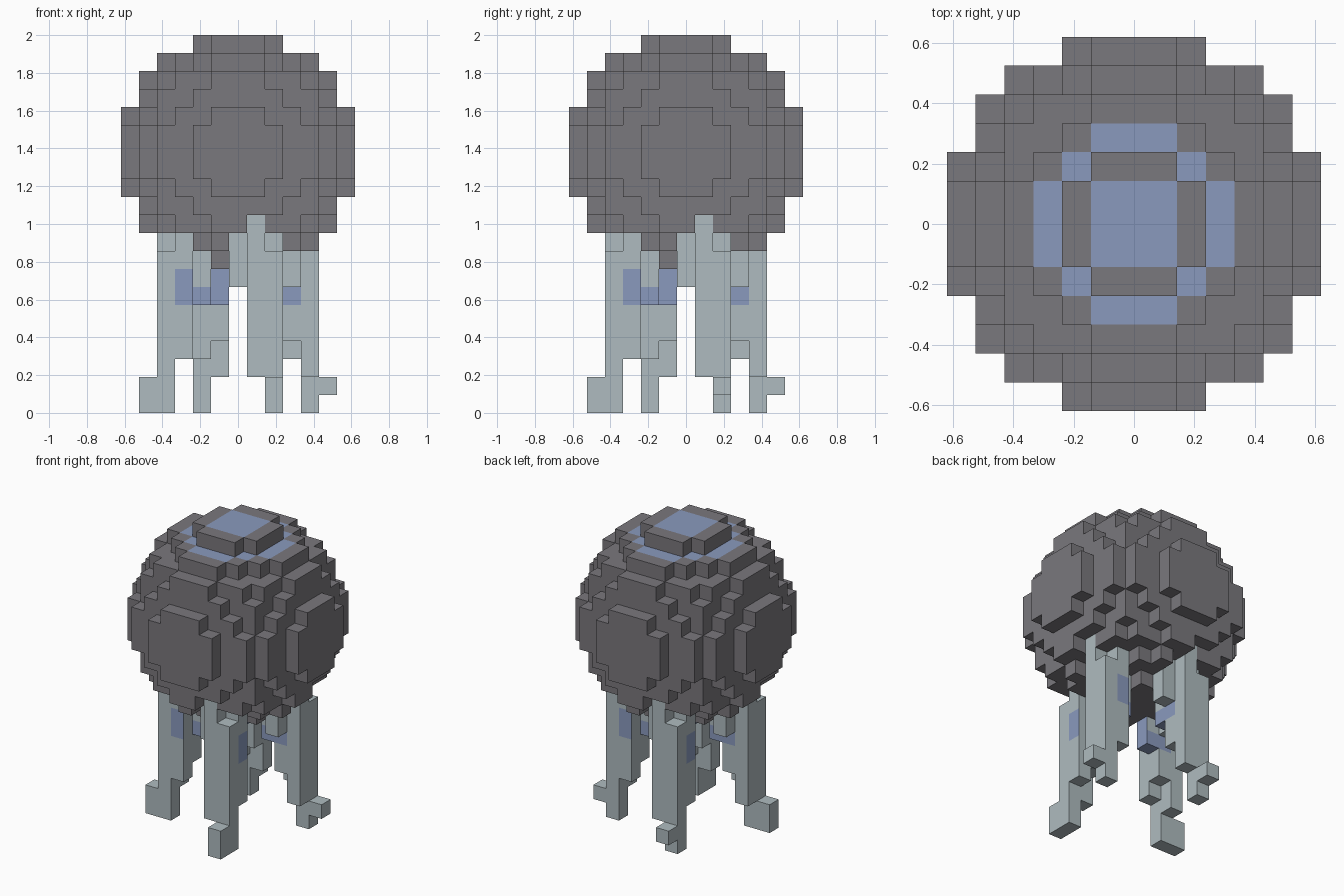
import bpy, bmesh
from mathutils import Vector

cube = bpy.data.objects.get("Cube")
if cube:
    bpy.data.objects.remove(cube)

UNIT = 2 / 21          # edge of one block
MID = 14               # layer holding the middle of the dome
RADIUS = 6.5
GREY, PALE, BLUE = range(3)


def make_material(name, rgb):
    mat = bpy.data.materials.new(name)
    mat.use_nodes = True
    mat.diffuse_color = (*rgb, 1)
    bsdf = next(n for n in mat.node_tree.nodes if n.type == 'BSDF_PRINCIPLED')
    bsdf.inputs["Base Color"].default_value = (*rgb, 1)
    return mat


materials = [make_material("charcoal_grey", (0.195, 0.188, 0.205)),
             make_material("pale_blue_grey", (0.43, 0.50, 0.525)),
             make_material("soft_blue", (0.254, 0.323, 0.515))]

SIDES = [Vector(v) for v in
         ((1, 0, 0), (-1, 0, 0), (0, 1, 0), (0, -1, 0), (0, 0, 1), (0, 0, -1))]


def turn(p, times):
    """Rotate a block position by quarter turns about the vertical axis."""
    x, y, z = p
    for _ in range(times % 4):
        x, y = -y, x
    return (x, y, z)


def build(name, cells, solid, paint):
    """Skin the blocks with their exposed faces only, coloured by a rule."""
    bm = bmesh.new()
    for cell in sorted(cells):
        for n in SIDES:
            if tuple(int(a + b) for a, b in zip(cell, n)) in solid:
                continue
            u = Vector((n.y, n.z, n.x))
            v = n.cross(u)
            mid = Vector(cell) + Vector((0, 0, 0.5)) + n / 2
            quad = [mid + (u * a + v * b) / 2
                    for a, b in ((-1, -1), (1, -1), (1, 1), (-1, 1))]
            face = bm.faces.new([bm.verts.new(p * UNIT) for p in quad])
            face.material_index = paint(cell, tuple(int(c) for c in n))
    bmesh.ops.remove_doubles(bm, verts=bm.verts, dist=UNIT / 100)
    bmesh.ops.dissolve_limit(bm, angle_limit=0.01, verts=bm.verts,
                             edges=bm.edges, delimit={'MATERIAL'})
    mesh = bpy.data.meshes.new(name)
    bm.to_mesh(mesh)
    bm.free()
    for mat in materials:
        mesh.materials.append(mat)
    bpy.context.collection.objects.link(bpy.data.objects.new(name, mesh))


def column(x, y, low, high):
    return {(x, y, z) for z in range(low, high + 1)}


# Round dome of blocks
span = range(-6, 7)
dome = {(x, y, z + MID) for x in span for y in span for z in span
        if x * x + y * y + z * z <= RADIUS ** 2}

# Front leg: outer post, inner post, side stub, inner stub and foot
leg_shape = (column(1, -4, 2, 10) | column(2, -4, 0, 8)
             | column(1, -3, 4, 9) | column(2, -3, 3, 9)
             | column(0, -3, 7, 9) | column(1, -2, 6, 8))
notches = [(1, -5, 10), (0, -4, 9)]

legs = {}
for i, name in enumerate(("front_leg", "left_leg", "back_leg", "right_leg")):
    toe = column(2, -5, 1 if i in (1, 2) else 0, 1)
    legs[name] = (i, {turn(p, i) for p in leg_shape | toe})
    dome -= {turn(p, i) for p in notches}
    dome -= legs[name][1]

solid = set(dome)
for _, cells in legs.values():
    solid |= cells


# Blue ring and centre patch on the crown
def paint_dome(cell, n):
    x, y, z = cell
    reach = {MID + 5: 10, MID + 6: 2}.get(z, -1)
    return BLUE if n[2] == 1 and x * x + y * y <= reach else GREY


# Blue patches on the inner parts of each leg
def leg_painter(i):
    def paint(cell, n):
        x, y, z = turn(cell, -i)
        side = turn(n, -i)
        if z not in (6, 7):
            return PALE
        if (x, y) == (1, -2):
            return BLUE if z == 6 or side[1] == 1 else PALE
        if (x, y) == (2, -3) and side[0] == 1:
            return BLUE
        if (x, y) == (1, -3) and side[0] == -1 and z == 6:
            return BLUE
        return PALE
    return paint


build("dome", dome, solid, paint_dome)
for name, (i, cells) in legs.items():
    build(name, cells, solid, leg_painter(i))
